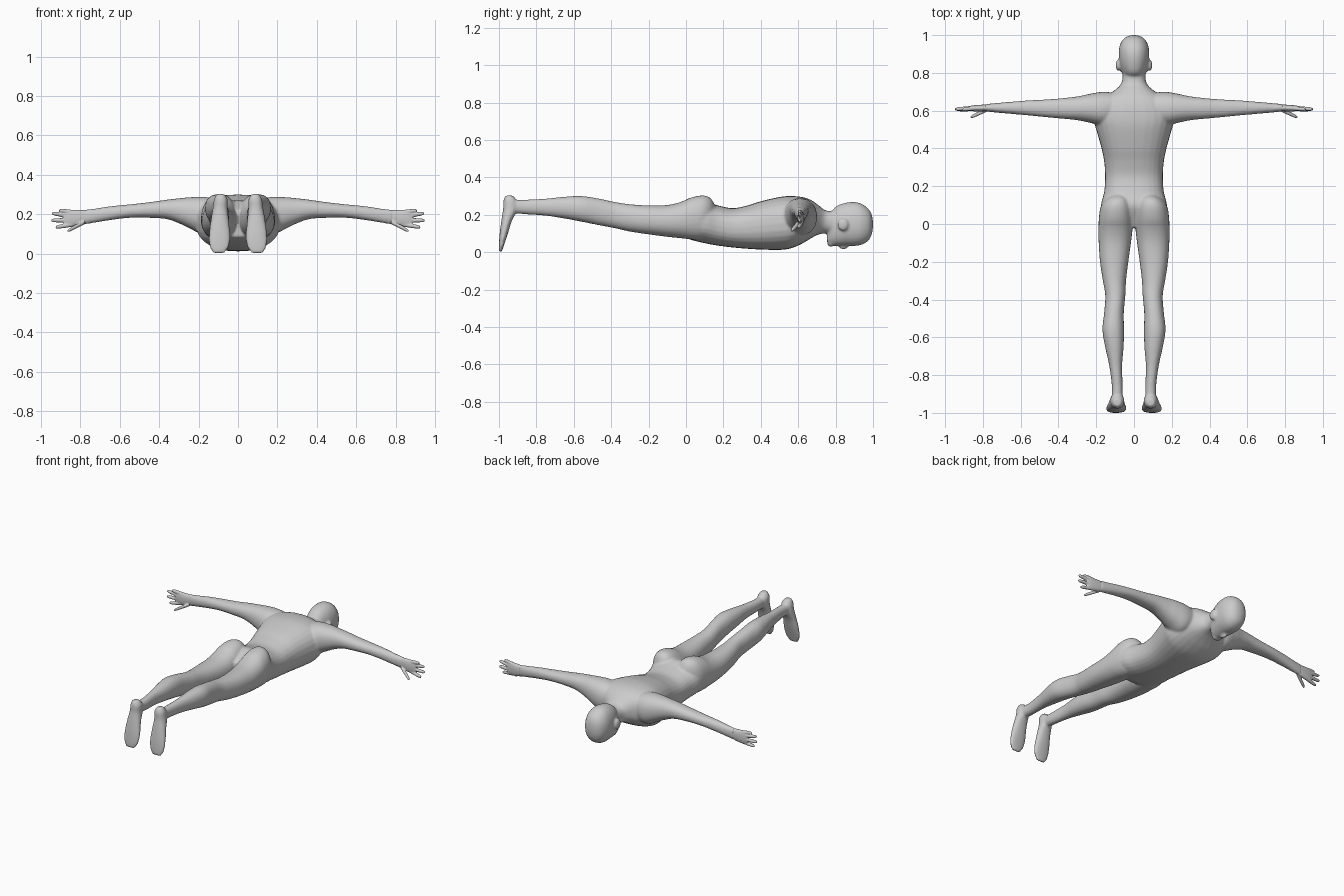
import bpy, bmesh, math
from mathutils import Vector

skin = bpy.data.materials.new("grey_skin")
skin.diffuse_color = (0.6, 0.6, 0.6, 1)


def spline(a, b, c, d, t):
    """Catmull-Rom blend between rows b and c."""
    return [q + 0.5 * t * (r - p + t * (2 * p - 5 * q + 4 * r - s + t * (3 * (q - r) + s - p)))
            for p, q, r, s in zip(a, b, c, d)]


def loft(bm, axis, rows, mirror=True, power=2.2, steps=4, n=28):
    """Closed tube through rows of (position, a_min, a_max, b_min, b_max) along an axis."""
    full = []
    for i in range(len(rows) - 1):
        a, d = rows[max(i - 1, 0)], rows[min(i + 2, len(rows) - 1)]
        full += [spline(a, rows[i], rows[i + 1], d, k / steps) for k in range(steps)]
    full.append(rows[-1])
    for sign in ((1, -1) if mirror else (1,)):
        rings = []
        for t, a0, a1, b0, b1 in full:
            ring = []
            for k in range(n):
                w = 2 * math.pi * k / n
                c, s = math.cos(w), math.sin(w)
                a = (a0 + a1) / 2 + (a1 - a0) / 2 * math.copysign(abs(c) ** (2 / power), c)
                b = (b0 + b1) / 2 + (b1 - b0) / 2 * math.copysign(abs(s) ** (2 / power), s)
                x, y, z = {'X': (t, a, b), 'Y': (a, t, b), 'Z': (a, b, t)}[axis]
                ring.append(bm.verts.new((sign * x, y, z)))
            rings.append(ring)
        for r, q in zip(rings, rings[1:]):
            for k in range(n):
                bm.faces.new((r[k], r[(k + 1) % n], q[(k + 1) % n], q[k]))
        bm.faces.new(rings[0])
        bm.faces.new(rings[-1])


def ball(bm, centre, radii, mirror=True):
    """Ellipsoid, optionally repeated on the other side."""
    for sign in ((1, -1) if mirror else (1,)):
        made = bmesh.ops.create_uvsphere(bm, u_segments=20, v_segments=12, radius=1)
        for v in made["verts"]:
            v.co = Vector((sign * (centre[0] + v.co.x * radii[0]),
                           centre[1] + v.co.y * radii[1], centre[2] + v.co.z * radii[2]))


def finish(name, bm, voxel, smooth):
    """Fuse the overlapping volumes of a part into one smooth skin."""
    bmesh.ops.recalc_face_normals(bm, faces=bm.faces)
    me = bpy.data.meshes.new(name)
    bm.to_mesh(me)
    bm.free()
    ob = bpy.data.objects.new(name, me)
    bpy.context.collection.objects.link(ob)
    me.materials.append(skin)
    fuse = ob.modifiers.new("fuse", 'REMESH')
    fuse.mode, fuse.voxel_size, fuse.use_smooth_shade = 'VOXEL', voxel, True
    relax = ob.modifiers.new("relax", 'SMOOTH')
    relax.factor, relax.iterations = 0.5, smooth


body = bmesh.new()
# torso and neck
loft(body, 'Y', [
    (-0.02, -0.10, 0.10, 0.085, 0.22), (0.03, -0.17, 0.17, 0.065, 0.245),
    (0.10, -0.175, 0.175, 0.048, 0.27), (0.17, -0.158, 0.158, 0.035, 0.25),
    (0.25, -0.153, 0.153, 0.025, 0.235), (0.33, -0.158, 0.158, 0.018, 0.25),
    (0.40, -0.172, 0.172, 0.014, 0.272), (0.50, -0.20, 0.20, 0.012, 0.295),
    (0.56, -0.215, 0.215, 0.02, 0.30), (0.62, -0.20, 0.20, 0.045, 0.295),
    (0.67, -0.16, 0.16, 0.075, 0.278), (0.71, -0.10, 0.10, 0.095, 0.25),
    (0.75, -0.065, 0.065, 0.10, 0.222), (0.82, -0.06, 0.06, 0.10, 0.22)],
    mirror=False, power=2.4)
# head, with the face pointing down
loft(body, 'Y', [
    (0.755, -0.03, 0.03, 0.045, 0.10), (0.775, -0.05, 0.05, 0.036, 0.20),
    (0.80, -0.064, 0.064, 0.033, 0.243), (0.85, -0.077, 0.077, 0.034, 0.263),
    (0.90, -0.081, 0.081, 0.033, 0.268), (0.94, -0.077, 0.077, 0.04, 0.258),
    (0.975, -0.06, 0.06, 0.062, 0.232), (0.993, -0.036, 0.036, 0.095, 0.20),
    (1.0, -0.01, 0.01, 0.135, 0.16)], mirror=False)
# nose, chin, ears
ball(body, (0, 0.842, 0.036), (0.014, 0.027, 0.022), False)
ball(body, (0, 0.775, 0.05), (0.03, 0.02, 0.022), False)
ball(body, (0.083, 0.84, 0.148), (0.014, 0.03, 0.034))
# legs and buttocks
loft(body, 'Y', [
    (0.155, 0.05, 0.11, 0.16, 0.25), (0.13, 0.025, 0.15, 0.10, 0.29),
    (0.09, 0.008, 0.177, 0.07, 0.303), (0.03, 0.006, 0.186, 0.068, 0.293),
    (-0.03, 0.008, 0.188, 0.075, 0.268), (-0.10, 0.016, 0.187, 0.082, 0.252),
    (-0.20, 0.03, 0.18, 0.095, 0.25), (-0.30, 0.042, 0.165, 0.11, 0.256),
    (-0.38, 0.046, 0.152, 0.128, 0.268), (-0.47, 0.054, 0.158, 0.145, 0.287),
    (-0.56, 0.053, 0.167, 0.163, 0.30), (-0.65, 0.055, 0.153, 0.18, 0.296),
    (-0.75, 0.063, 0.131, 0.195, 0.286), (-0.86, 0.06, 0.117, 0.203, 0.28),
    (-0.94, 0.06, 0.12, 0.21, 0.28)])
# feet, toes pointing down
loft(body, 'Z', [
    (0.002, 0.07, 0.125, -1.0, -0.985), (0.04, 0.045, 0.145, -1.0, -0.972),
    (0.10, 0.04, 0.147, -0.996, -0.952), (0.17, 0.047, 0.138, -0.987, -0.93),
    (0.23, 0.052, 0.128, -0.978, -0.90), (0.275, 0.053, 0.122, -0.976, -0.905),
    (0.302, 0.07, 0.108, -0.965, -0.925)])
# arms
loft(body, 'X', [
    (0.08, 0.54, 0.69, 0.12, 0.27), (0.16, 0.52, 0.70, 0.09, 0.287),
    (0.23, 0.535, 0.69, 0.12, 0.287), (0.29, 0.548, 0.677, 0.15, 0.282),
    (0.36, 0.556, 0.668, 0.175, 0.274), (0.45, 0.564, 0.66, 0.182, 0.261),
    (0.55, 0.574, 0.655, 0.182, 0.25), (0.65, 0.583, 0.647, 0.17, 0.24),
    (0.73, 0.59, 0.64, 0.157, 0.228), (0.79, 0.597, 0.634, 0.147, 0.222)])
finish("body", body, 0.007, 4)

hands = bmesh.new()
# palms
loft(hands, 'X', [
    (0.75, 0.598, 0.632, 0.158, 0.22), (0.79, 0.597, 0.632, 0.146, 0.221),
    (0.83, 0.596, 0.63, 0.138, 0.222), (0.865, 0.598, 0.626, 0.135, 0.222),
    (0.885, 0.602, 0.62, 0.14, 0.216)])
# fingers and thumb: root x, y, z then tip x, y, z
for x0, y0, z0, x1, y1, z1 in [
        (0.84, 0.613, 0.211, 0.908, 0.607, 0.219), (0.85, 0.614, 0.191, 0.945, 0.608, 0.205),
        (0.85, 0.614, 0.169, 0.948, 0.607, 0.169), (0.84, 0.612, 0.148, 0.925, 0.602, 0.134),
        (0.78, 0.605, 0.16, 0.865, 0.565, 0.115)]:
    rows = []
    for t, r in [(0, 0.0115), (0.5, 0.011), (0.85, 0.0095), (1, 0.005)]:
        y, z = y0 + (y1 - y0) * t, z0 + (z1 - z0) * t
        rows.append((x0 + (x1 - x0) * t, y - r, y + r, z - r, z + r))
    loft(hands, 'X', rows, n=12, power=2)
finish("hands", hands, 0.0035, 2)
